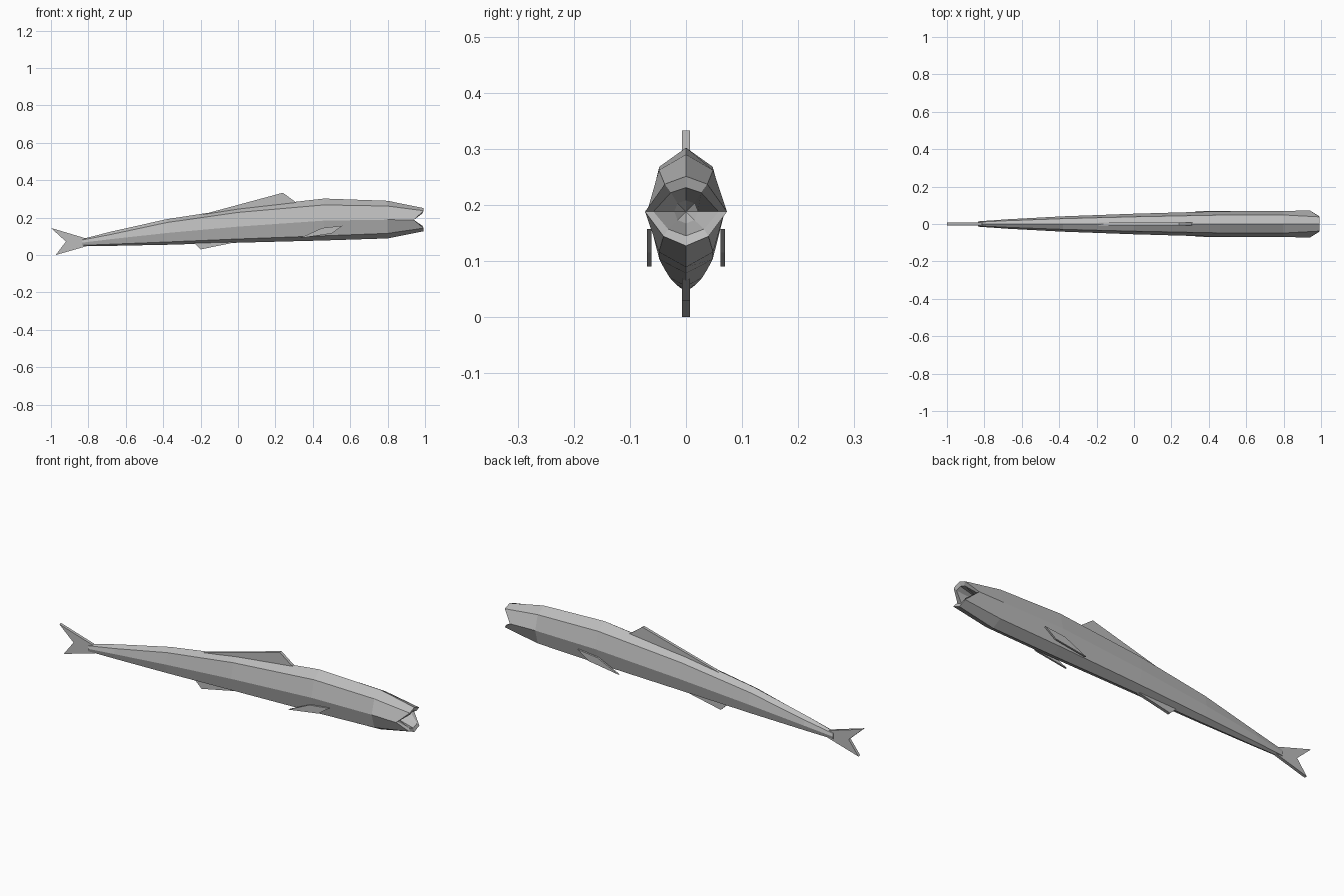
import bpy, bmesh

if "Cube" in bpy.data.objects:
    bpy.data.objects.remove(bpy.data.objects["Cube"])

grey = bpy.data.materials.new("silver grey")
grey.diffuse_color = (0.5, 0.5, 0.5, 1)
grey.use_nodes = True
grey.node_tree.nodes["Principled BSDF"].inputs["Base Color"].default_value = grey.diffuse_color


def finish(bm, name):
    bmesh.ops.recalc_face_normals(bm, faces=bm.faces)
    me = bpy.data.meshes.new(name)
    bm.to_mesh(me)
    bm.free()
    me.materials.append(grey)
    ob = bpy.data.objects.new(name, me)
    bpy.context.collection.objects.link(ob)
    return ob


def ring(bm, pts):
    """Eight-sided loop from five (x, y, z) points running top to bottom on one side."""
    loop = pts + [(x, -y, z) for x, y, z in reversed(pts[1:4])]
    return [bm.verts.new(p) for p in loop]


def station(x, top, sh, mid, low, bot, w):
    return [(x, 0, top), (x, w * .7, sh), (x, w, mid), (x, w * .7, low), (x, 0, bot)]


# Body: x, heights of back / shoulder / flank / belly edge / keel, half width
sections = [station(*s) for s in (
    (-.835, .085, .080, .066, .052, .047, .014),
    (-.68, .125, .110, .085, .058, .049, .025),
    (-.38, .192, .174, .118, .070, .055, .041),
    (0, .250, .228, .152, .086, .066, .055),
    (.46, .302, .268, .184, .103, .078, .068),
    (.80, .290, .262, .189, .116, .089, .069))]
# Open mouth: lips, inner lips and throat
sections += [
    [(.992, 0, .251), (.992, .038, .237), (.94, .073, .188), (.992, .040, .144), (.992, 0, .127)],
    [(.985, 0, .231), (.985, .027, .222), (.93, .058, .188), (.985, .032, .157), (.985, 0, .145)],
    [(.90, 0, .208), (.90, .015, .203), (.90, .021, .188), (.90, .015, .173), (.90, 0, .167)]]

bm = bmesh.new()
rings = [ring(bm, s) for s in sections]
for a, b in zip(rings, rings[1:]):
    for i in range(8):
        j = (i + 1) % 8
        bm.faces.new((a[i], a[j], b[j], b[i]))
bm.faces.new(rings[0])
throat = bm.verts.new((.87, 0, .188))
for i in range(8):
    bm.faces.new((rings[-1][i], rings[-1][(i + 1) % 8], throat))
finish(bm, "body")


# Fins: flat outlines in x and z, given thickness along y
def fin(name, outline, y=0, t=.0075):
    bm = bmesh.new()
    sides = [[bm.verts.new((x, y + s * t, z)) for x, z in outline] for s in (-1, 1)]
    n = len(outline)
    for s in sides:
        bm.faces.new(s)
    for i in range(n):
        j = (i + 1) % n
        bm.faces.new((sides[0][i], sides[0][j], sides[1][j], sides[1][i]))
    finish(bm, name)


fin("tail_fin", [(-.80, .085), (-1, .145), (-.92, .072), (-.975, 0), (-.80, .050)])
fin("dorsal_fin", [(-.19, .217), (.24, .333), (.315, .278), (.06, .22)])
fin("anal_fin", [(-.235, .064), (-.20, .030), (-.02, .067), (-.10, .08)])
for side, s in (("left", 1), ("right", -1)):
    fin(side + "_side_fin", [(.33, .090), (.45, .145), (.56, .157), (.50, .115)], s * .0655, .0042)
